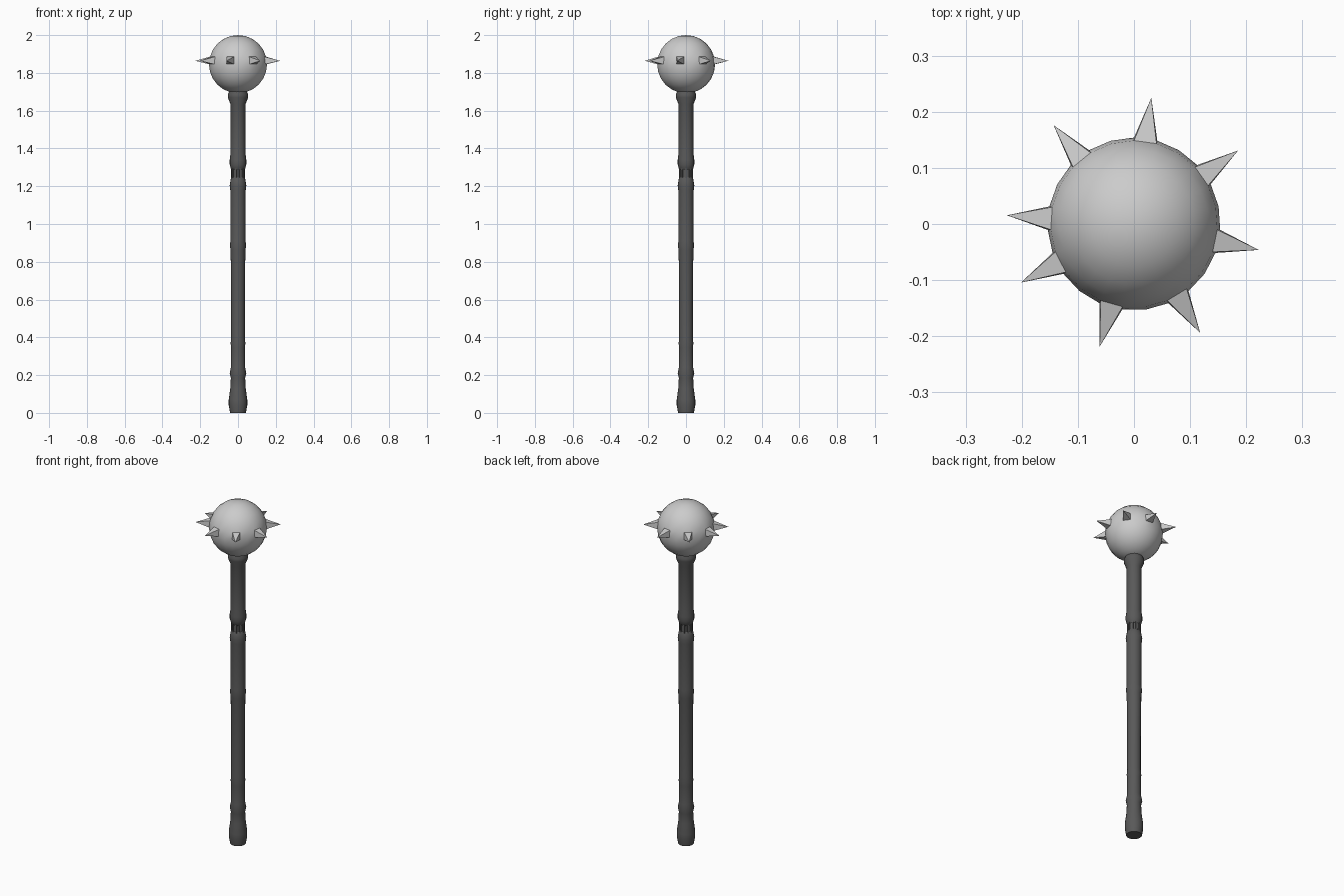
import bpy, bmesh, math

if "Cube" in bpy.data.objects:
    bpy.data.objects.remove(bpy.data.objects["Cube"])

dark = bpy.data.materials.new("dark_grip")
dark.diffuse_color = (0.1, 0.1, 0.1, 1)
dark.use_nodes = True
dark.node_tree.nodes["Principled BSDF"].inputs["Base Color"].default_value = dark.diffuse_color


def lathe(profile, sides):
    """Turn an (r, z) profile about z, first vertex on +y."""
    bm = bmesh.new()
    rings = []
    for r, z in profile:
        ring = []
        for i in range(sides):
            a = math.pi / 2 + math.tau * i / sides
            ring.append(bm.verts.new((r * math.cos(a), r * math.sin(a), z)))
        rings.append(ring)
    for lo, hi in zip(rings, rings[1:]):
        for i in range(sides):
            j = (i + 1) % sides
            bm.faces.new((lo[i], lo[j], hi[j], hi[i]))
    for ring, r in ((rings[0][::-1], profile[0][0]), (rings[-1], profile[-1][0])):
        if r > 1e-5:
            bm.faces.new(ring)
    bmesh.ops.remove_doubles(bm, verts=bm.verts, dist=1e-5)
    return bm


def finish(bm, name, mat=None):
    bmesh.ops.recalc_face_normals(bm, faces=bm.faces)
    me = bpy.data.meshes.new(name)
    bm.to_mesh(me)
    bm.free()
    ob = bpy.data.objects.new(name, me)
    bpy.context.collection.objects.link(ob)
    if mat:
        me.materials.append(mat)
    bpy.ops.object.select_all(action='DESELECT')
    ob.select_set(True)
    bpy.context.view_layer.objects.active = ob
    bpy.ops.object.shade_smooth_by_angle(angle=math.radians(32))
    return ob


# Turned handle with pommel, ridges, grooved band and collar
finish(lathe([
    (0.042, 0), (0.049, 0.04), (0.049, 0.07), (0.041, 0.13), (0.038, 0.185),
    (0.044, 0.21), (0.038, 0.24), (0.037, 0.345), (0.039, 0.37), (0.036, 0.40),
    (0.036, 0.60), (0.039, 0.86), (0.043, 0.885), (0.040, 0.91), (0.041, 1.18),
    (0.044, 1.205), (0.037, 1.245), (0.033, 1.25), (0.033, 1.285),
    (0.037, 1.29), (0.044, 1.315), (0.044, 1.34), (0.040, 1.37),
    (0.040, 1.635), (0.054, 1.67), (0.054, 1.685), (0.043, 1.71)], 20),
    "handle", dark)

# Small upright ribs in the grooved band
bm = bmesh.new()
for i in range(10):
    a = math.tau * i / 10
    cube = bmesh.ops.create_cube(bm, size=1)["verts"]
    bmesh.ops.scale(bm, vec=(0.008, 0.009, 0.05), verts=cube)
    bmesh.ops.translate(bm, vec=(0.034, 0, 1.2675), verts=cube)
    for v in cube:
        x, y = v.co.x, v.co.y
        v.co.x = x * math.cos(a) - y * math.sin(a)
        v.co.y = x * math.sin(a) + y * math.cos(a)
finish(bm, "band_ribs", dark)

# Ball head: every third face above the equator is drawn out into a spike
SIDES, R, CZ, TIP = 23, 0.154, 1.846, 0.227
bm = lathe([(R * math.cos(t), CZ + R * math.sin(t)) for t in
            (math.pi * (k / 12 - 0.5) for k in range(13))], SIDES)
for i in range(8):
    a = math.pi / 2 + math.tau * (0.5 + 3 * (i - 2)) / SIDES
    a = math.pi / 2 - math.tau * (0.5 + 3 * (i - 2)) / SIDES
    target = (0.151 * math.cos(a), 0.151 * math.sin(a), CZ + 0.02)
    face = min(bm.faces, key=lambda f: sum(
        (p - q) ** 2 for p, q in zip(f.calc_center_median(), target)))
    tip = bmesh.ops.poke(bm, faces=[face])["verts"][0]
    tip.co = (TIP * math.cos(a), TIP * math.sin(a), CZ + 0.018)
finish(bm, "spiked_head")
